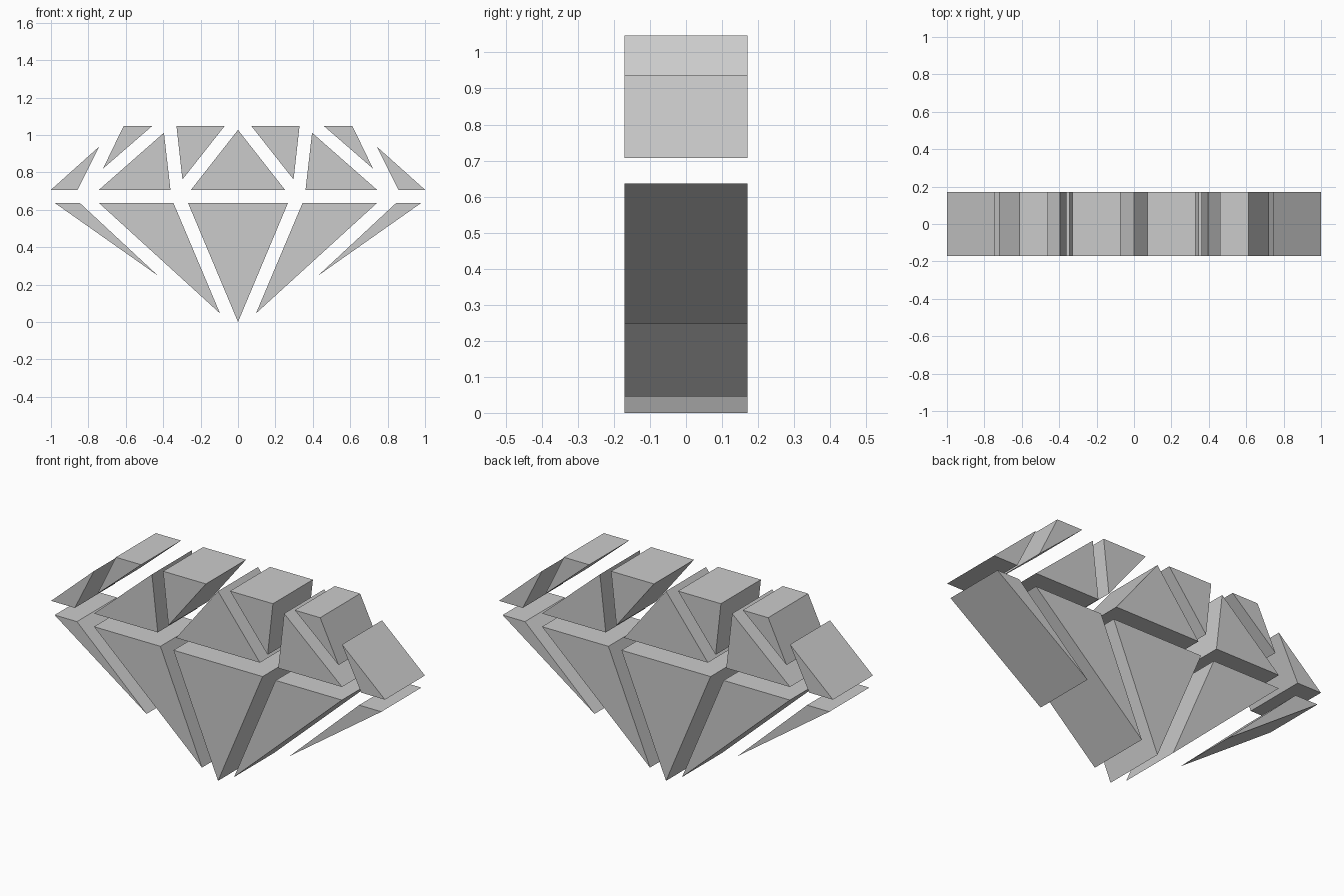
import bpy
import bmesh

if "Cube" in bpy.data.objects:
    bpy.data.objects.remove(bpy.data.objects["Cube"])

HALF_DEPTH = 0.171
GIRDLE_TOP, GIRDLE_BOTTOM, TABLE = 0.707, 0.636, 1.047


def facet(name, profile):
    """Extrude a triangular x-z profile through the full depth."""
    bm = bmesh.new()
    face = bm.faces.new([bm.verts.new((x, -HALF_DEPTH, z)) for x, z in profile])
    result = bmesh.ops.extrude_face_region(bm, geom=[face], use_keep_orig=True)
    moved = [v for v in result["geom"] if isinstance(v, bmesh.types.BMVert)]
    bmesh.ops.translate(bm, verts=moved, vec=(0, 2 * HALF_DEPTH, 0))
    bmesh.ops.recalc_face_normals(bm, faces=bm.faces)
    mesh = bpy.data.meshes.new(name)
    bm.to_mesh(mesh)
    bm.free()
    bpy.context.collection.objects.link(bpy.data.objects.new(name, mesh))


# Centre facets
facet("crown_centre", [(-0.251, GIRDLE_TOP), (0.251, GIRDLE_TOP), (0, 1.027)])
facet("pavilion_centre", [(-0.267, GIRDLE_BOTTOM), (0.267, GIRDLE_BOTTOM), (0, 0)])

# Facets repeated on both sides
side_facets = {
    "crown_main": [(0.361, GIRDLE_TOP), (0.743, GIRDLE_TOP), (0.396, 1.012)],
    "crown_outer": [(0.858, GIRDLE_TOP), (1.0, GIRDLE_TOP), (0.743, 0.937)],
    "table_inner": [(0.072, TABLE), (0.329, TABLE), (0.297, 0.762)],
    "table_outer": [(0.460, TABLE), (0.612, TABLE), (0.722, 0.820)],
    "pavilion_main": [(0.345, GIRDLE_BOTTOM), (0.743, GIRDLE_BOTTOM), (0.096, 0.046)],
    "pavilion_outer": [(0.845, GIRDLE_BOTTOM), (0.979, GIRDLE_BOTTOM), (0.428, 0.248)],
}
for side, sign in (("right", 1), ("left", -1)):
    for name, profile in side_facets.items():
        facet(f"{name}_{side}", [(sign * x, z) for x, z in profile])
